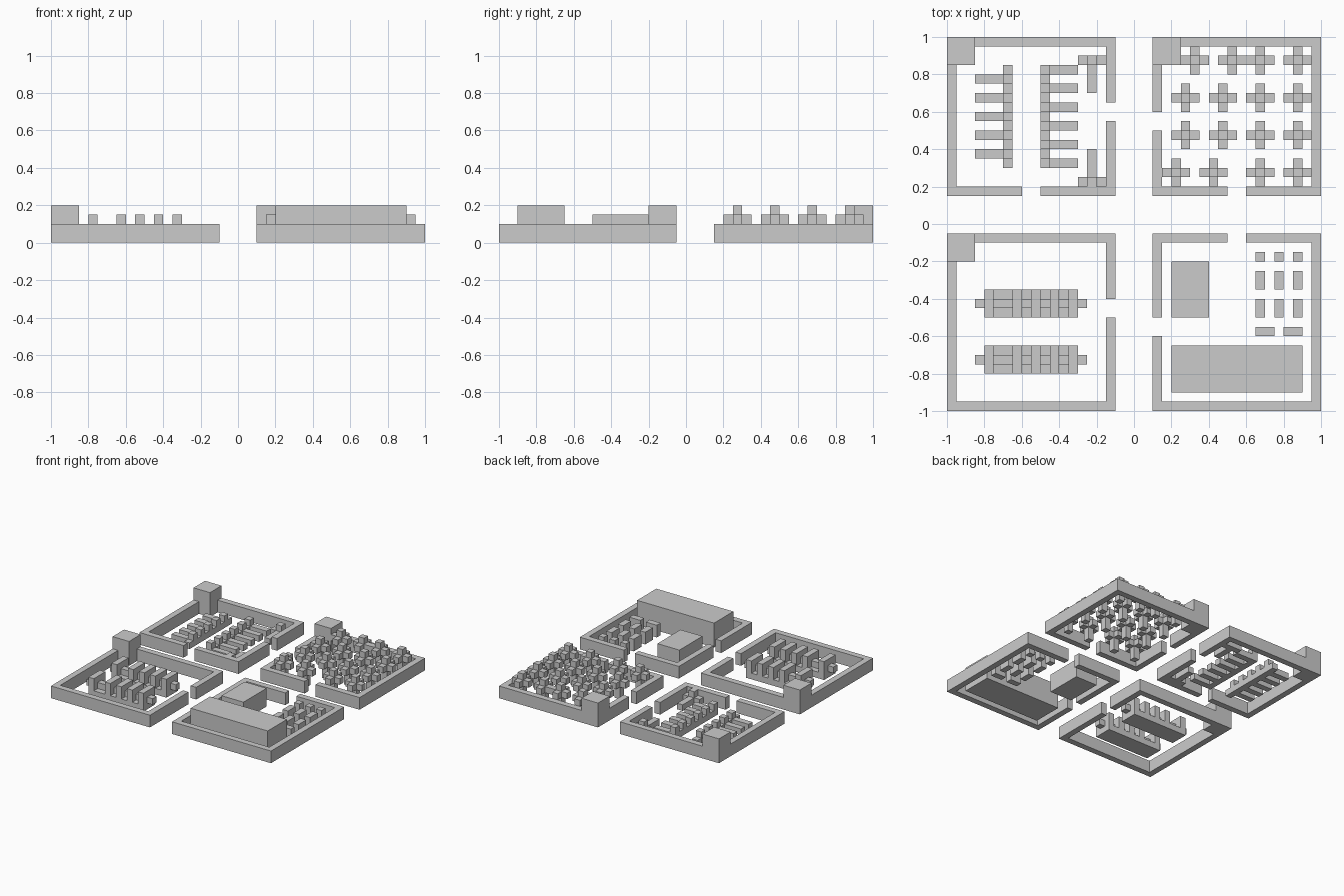
import bpy, bmesh, math
from mathutils import Vector

if "Cube" in bpy.data.objects:
    bpy.data.objects.remove(bpy.data.objects["Cube"])

U = 0.05  # block size; all coordinates below are in blocks


def build(name, boxes):
    """Join block-aligned boxes (x0, x1, y0, y1, z0, z1) into one clean shell."""
    cells = set()
    for x0, x1, y0, y1, z0, z1 in boxes:
        cells |= {(x, y, z) for x in range(x0, x1)
                  for y in range(y0, y1) for z in range(z0, z1)}
    bm = bmesh.new()
    for c in cells:
        for axis in range(3):
            for side in (0, 1):
                n = list(c)
                n[axis] += 1 if side else -1
                if tuple(n) in cells:
                    continue
                quad = []
                for a, b in ((0, 0), (1, 0), (1, 1), (0, 1)):
                    p = list(c)
                    p[axis] += side
                    p[(axis + 1) % 3] += a
                    p[(axis + 2) % 3] += b
                    quad.append(bm.verts.new(Vector(p) * U))
                bm.faces.new(quad if side else quad[::-1])
    bmesh.ops.remove_doubles(bm, verts=bm.verts[:], dist=0.001)
    bmesh.ops.dissolve_limit(bm, angle_limit=math.radians(1),
                             verts=bm.verts[:], edges=bm.edges[:])
    me = bpy.data.meshes.new(name)
    bm.to_mesh(me)
    bm.free()
    bpy.context.collection.objects.link(bpy.data.objects.new(name, me))


def run(start, end, gap):
    """Split a wall run around a two-block doorway."""
    return [(start, end)] if gap is None else [(start, gap), (gap + 2, end)]


def enclosure(name, x0, x1, y0, y1, left=None, right=None, front=None,
              back=None, tower=True):
    boxes = []
    for x, gap in ((x0, left), (x1 - 1, right)):
        boxes += [(x, x + 1, a, b, 0, 2) for a, b in run(y0, y1, gap)]
    for y, gap in ((y0, front), (y1 - 1, back)):
        boxes += [(a, b, y, y + 1, 0, 2) for a, b in run(x0, x1, gap)]
    if tower:
        boxes.append((x0, x0 + 3, y1 - 3, y1, 0, 4))
    build(name, boxes)


# Walls with doorways and corner towers
enclosure("sleeping_yard_wall", -20, -2, 3, 20, right=11, front=-12)
enclosure("orchard_wall", 2, 20, 3, 20, left=10, front=10)
enclosure("dining_yard_wall", -20, -2, -20, -1, right=-10)
enclosure("store_yard_wall", 2, 20, -20, -1, left=-12, back=10, tower=False)

# Rows of beds with raised pillows and low stands between
for name, spine, bed, first in (("left_bed_row", -14, -17, 7),
                                ("right_bed_row", -10, -9, 6)):
    boxes = [(spine, spine + 1, 6, 17, 0, 1)]
    for y in range(first, 17, 2):
        boxes += [(bed, bed + 3, y, y + 1, 0, 1),
                  (spine, spine + 1, y, y + 1, 0, 2)]
    build(name, boxes)

# Single beds in the corners
for name, head, foot in (("back_single_bed", 17, 14), ("front_single_bed", 4, 5)):
    build(name, [(-6, -3, head, head + 1, 0, 1), (-5, -4, head, head + 1, 0, 2),
                 (-5, -4, foot, foot + 3, 0, 1)])

# Trees: trunk with a cross of branches
rows = {5: (4, 8, 13, 17), 9: (5, 9, 13, 17), 13: (5, 9, 13, 17), 17: (6, 10, 13, 17)}
for y, xs in rows.items():
    for x in xs:
        build("tree", [(x, x + 1, y, y + 1, 0, 4), (x - 1, x + 2, y, y + 1, 2, 3),
                       (x, x + 1, y - 1, y + 2, 2, 3)])

# Long racks: base, central rail and upright dividers
for y in (-16, -10):
    boxes = [(-16, -6, y, y + 3, 0, 1), (-17, -5, y + 1, y + 2, 1, 2)]
    boxes += [(x, x + 1, y, y + 3, 1, 3) for x in (-16, -13, -11, -9, -7)]
    build("rack", boxes)

# Storehouses
build("large_storehouse", [(4, 18, -18, -13, 0, 4)])
build("small_storehouse", [(4, 8, -10, -4, 0, 3)])

# Small crates
for x in (13, 15, 17):
    for y0, y1 in ((-4, -3), (-7, -5), (-10, -8)):
        build("crate", [(x, x + 1, y0, y1, 0, 2)])
for x in (13, 16):
    build("crate", [(x, x + 2, -12, -11, 0, 2)])
